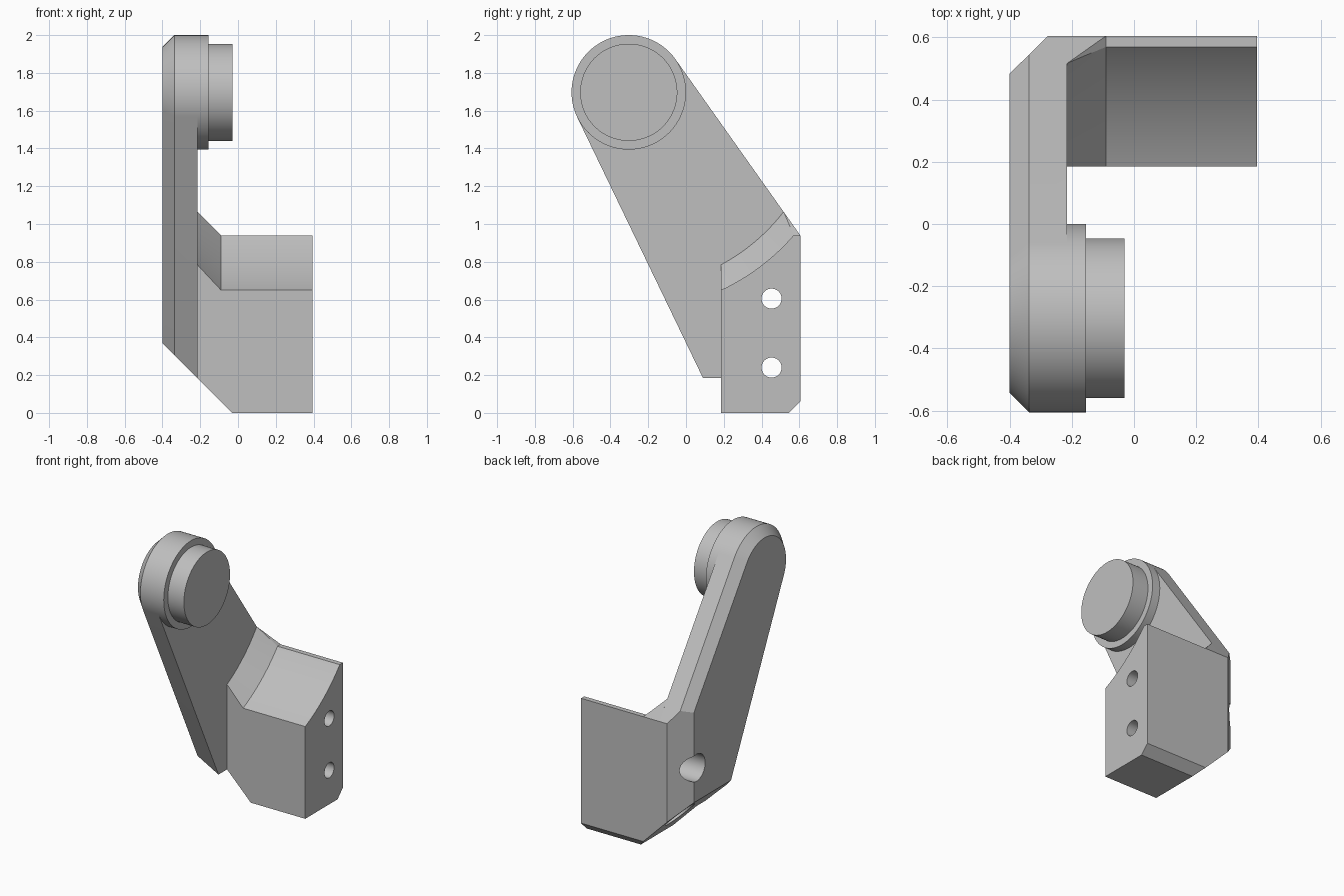
import bpy, bmesh, math

if "Cube" in bpy.data.objects:
    bpy.data.objects.remove(bpy.data.objects["Cube"], do_unlink=True)

grey = bpy.data.materials.new("plain_grey")
grey.use_nodes = True
grey.diffuse_color = (0.52, 0.52, 0.52, 1)
grey.node_tree.nodes["Principled BSDF"].inputs["Base Color"].default_value = grey.diffuse_color

PIVOT = (-0.303, 1.697)   # y, z of the pivot axis
R = 0.303                 # arm end radius
OUT, IN = -0.4, -0.215    # outer and inner side of the arm
BEVEL = 0.063


def ring(x, r, centre=PIVOT, n=128):
    """Circle of points around an axis along x."""
    return [(x, centre[0] + r * math.cos(math.tau * i / n),
             centre[1] + r * math.sin(math.tau * i / n)) for i in range(n)]


def at_x(x, points):
    return [(x, y, z) for y, z in points]


def hull(name, points):
    """Convex solid around the points."""
    bm = bmesh.new()
    for p in points:
        bm.verts.new(p)
    bmesh.ops.convex_hull(bm, input=bm.verts[:])
    loose = [v for v in bm.verts if not v.link_faces]
    bmesh.ops.delete(bm, geom=loose, context='VERTS')
    bmesh.ops.dissolve_limit(bm, angle_limit=math.radians(0.1),
                             verts=bm.verts[:], edges=bm.edges[:])
    bmesh.ops.recalc_face_normals(bm, faces=bm.faces[:])
    mesh = bpy.data.meshes.new(name)
    bm.to_mesh(mesh)
    bm.free()
    mesh.materials.append(grey)
    obj = bpy.data.objects.new(name, mesh)
    bpy.context.collection.objects.link(obj)
    return obj


def combine(target, tool, operation='DIFFERENCE'):
    """Apply a boolean and discard the tool."""
    mod = target.modifiers.new("boolean", 'BOOLEAN')
    mod.operation, mod.solver, mod.object = operation, 'EXACT', tool
    bpy.context.view_layer.update()
    graph = bpy.context.evaluated_depsgraph_get()
    mesh = bpy.data.meshes.new_from_object(target.evaluated_get(graph))
    target.modifiers.clear()
    target.data = mesh
    bpy.data.objects.remove(tool, do_unlink=True)


# Arm plate with a bevelled outer rim
outline = [(0.605, 0.94), (0.605, 0), (0.179, 0)]
inset = [(0.545, 0.917), (0.545, 0), (0.248, 0)]
arm = hull("bracket_body",
           ring(OUT, R - BEVEL) + at_x(OUT, inset)
           + ring(OUT + BEVEL, R) + at_x(OUT + BEVEL, outline)
           + ring(IN, R) + at_x(IN, outline))

# Mounting block with a chamfered lower back edge
side = [(0.185, 0), (0.545, 0), (0.605, 0.06), (0.605, 0.94), (0.185, 1.535)]
block = hull("mounting_block", at_x(IN, side) + at_x(0.395, side))

# Concave clearance around the pivot, coned next to the arm
combine(block, hull("clearance", ring(IN - 0.02, 1.016, n=256)
                    + ring(-0.09, 1.155, n=256) + ring(0.5, 1.155, n=256)))

# Flat block top rising at 45 degrees to the arm
top = [(IN - 0.02, 1.085), (-0.09, 0.94), (0.5, 0.94), (0.5, 2), (IN - 0.02, 2)]
combine(block, hull("top_cut", [(x, y, z) for x, z in top for y in (0, 1)]))
combine(arm, block, 'UNION')

# Sloped underside and chamfered back corner
slope = [(-0.6, 0.57), (0.07, -0.1), (-0.6, -0.1)]
combine(arm, hull("slope_cut", [(x, y, z) for x, z in slope for y in (-1, 1)]))
corner = [(-0.5, 0.385), (-0.18, 0.7), (-0.5, 0.7)]
combine(arm, hull("corner_cut", [(x, y, z) for x, y in corner for z in (-1, 3)]))

# Two counterbored screw holes
for z in (0.24, 0.605):
    for start, end, r in ((-0.6, 0.6, 0.053), (-0.6, -0.1, 0.095)):
        combine(arm, hull("drill", ring(start, r, (0.453, z), 64)
                          + ring(end, r, (0.453, z), 64)))

# Stepped pivot boss
pad = hull("pivot_pad", ring(IN, R) + ring(-0.155, R))
button = hull("pivot_button", ring(-0.17, 0.257) + ring(-0.03, 0.257))

bpy.ops.object.select_all(action='DESELECT')
for obj in (arm, pad, button):
    obj.select_set(True)
bpy.context.view_layer.objects.active = arm
bpy.ops.object.shade_smooth_by_angle(angle=math.radians(15))
